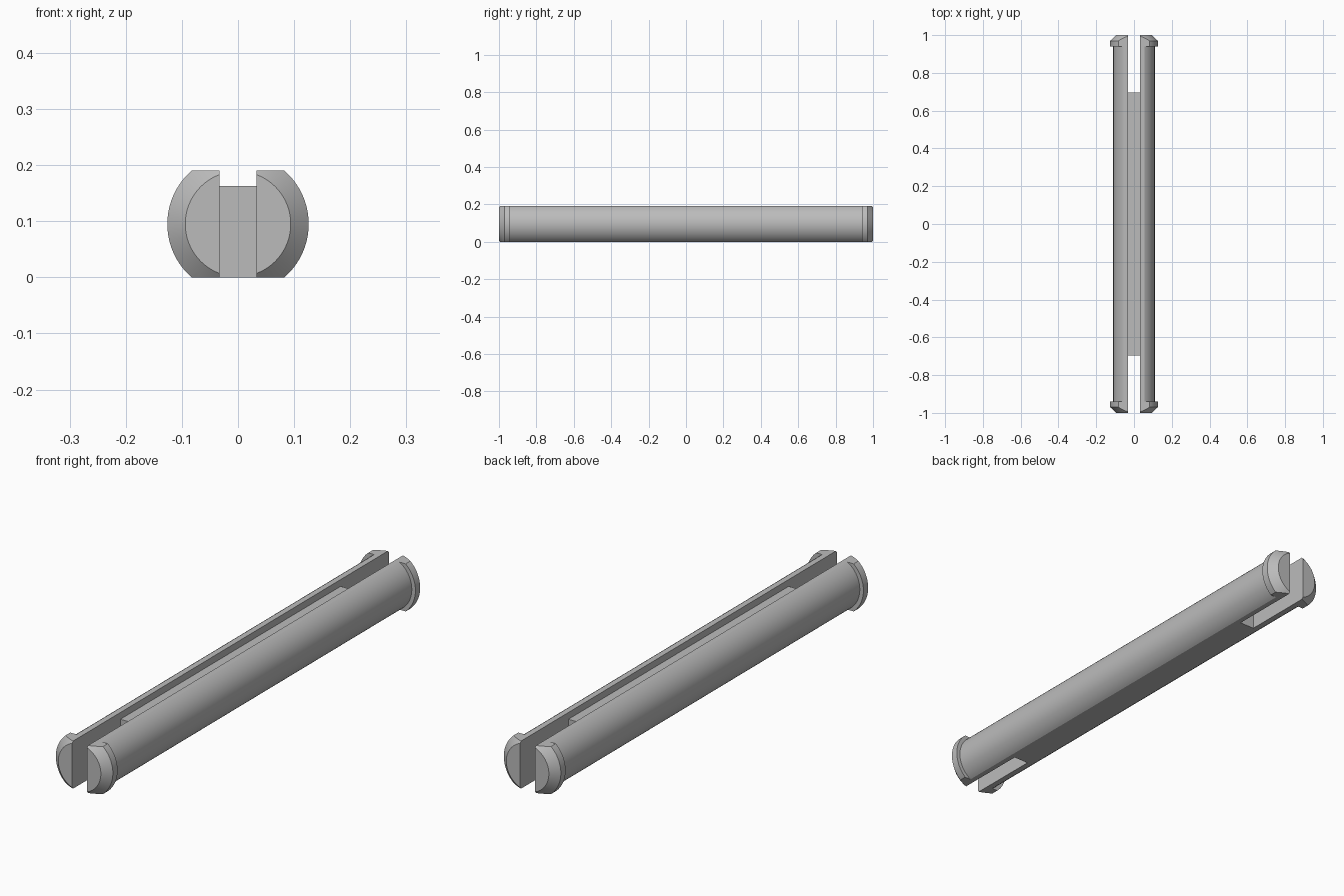
import bpy, bmesh
from math import radians, tau
from mathutils import Matrix

if "Cube" in bpy.data.objects:
    bpy.data.objects.remove(bpy.data.objects["Cube"])

HEIGHT, MID = 0.19, 0.095
SEGMENTS = 96

grey = bpy.data.materials.new("plain grey")
grey.use_nodes = True
colour = (0.5, 0.5, 0.5, 1)
grey.diffuse_color = colour
grey.node_tree.nodes["Principled BSDF"].inputs["Base Color"].default_value = colour


def add_object(name, bm):
    bmesh.ops.recalc_face_normals(bm, faces=bm.faces)
    mesh = bpy.data.meshes.new(name)
    bm.to_mesh(mesh)
    bm.free()
    mesh.materials.append(grey)
    obj = bpy.data.objects.new(name, mesh)
    bpy.context.collection.objects.link(obj)
    return obj


# Turned pin: shaft with a chamfered collar at each end (radius, distance along y)
end = [(0.11, 0.94), (0.126, 0.94), (0.126, 0.97), (0.094, 1.0), (0, 1.0)]
profile = [(r, -y) for r, y in reversed(end)] + end
bm = bmesh.new()
points = [bm.verts.new((r, y, 0)) for r, y in profile]
edges = [bm.edges.new(pair) for pair in zip(points, points[1:])]
bmesh.ops.spin(bm, geom=points + edges, cent=(0, 0, 0), axis=(0, 1, 0),
               angle=tau, steps=SEGMENTS, use_duplicate=False)
bmesh.ops.remove_doubles(bm, verts=bm.verts, dist=1e-5)
bmesh.ops.transform(bm, matrix=Matrix.Translation((0, 0, MID)), verts=bm.verts)

# Flats along the top and bottom
for z, side in ((0, -1), (HEIGHT, 1)):
    bmesh.ops.bisect_plane(bm, geom=bm.verts[:] + bm.edges[:] + bm.faces[:],
                           plane_co=(0, 0, z), plane_no=(0, 0, side), clear_outer=True)
    rim = [e for e in bm.edges if e.is_boundary]
    bmesh.ops.holes_fill(bm, edges=rim, sides=0)
pin = add_object("split_pin", bm)

# Slot cutter: shallow groove along the middle, open right through at both ends
WEB_END, WEB_TOP, HALF_SLOT = 0.695, 0.163, 0.033
half = [(WEB_END, WEB_TOP), (WEB_END, -0.1), (1.2, -0.1), (1.2, 0.3)]
outline = half + [(-y, z) for y, z in reversed(half)]
bm = bmesh.new()
face = bm.faces.new([bm.verts.new((-HALF_SLOT, y, z)) for y, z in outline])
extruded = bmesh.ops.extrude_face_region(bm, geom=[face])["geom"]
bmesh.ops.translate(bm, vec=(2 * HALF_SLOT, 0, 0),
                    verts=[v for v in extruded if isinstance(v, bmesh.types.BMVert)])
if face.is_valid and len(bm.faces) < len(outline) + 2:
    bm.faces.new([v for v in bm.verts if v.co.x < 0])
cutter = add_object("slot_cutter", bm)
cutter.hide_render = True

# Cut the slot, then drop the cutter
bpy.ops.object.select_all(action="DESELECT")
pin.select_set(True)
bpy.context.view_layer.objects.active = pin
cut = pin.modifiers.new("slot", "BOOLEAN")
cut.operation, cut.solver, cut.object = "DIFFERENCE", "EXACT", cutter
bpy.ops.object.modifier_apply(modifier=cut.name)
bpy.data.objects.remove(cutter)
bpy.ops.object.shade_smooth_by_angle(angle=radians(20))
